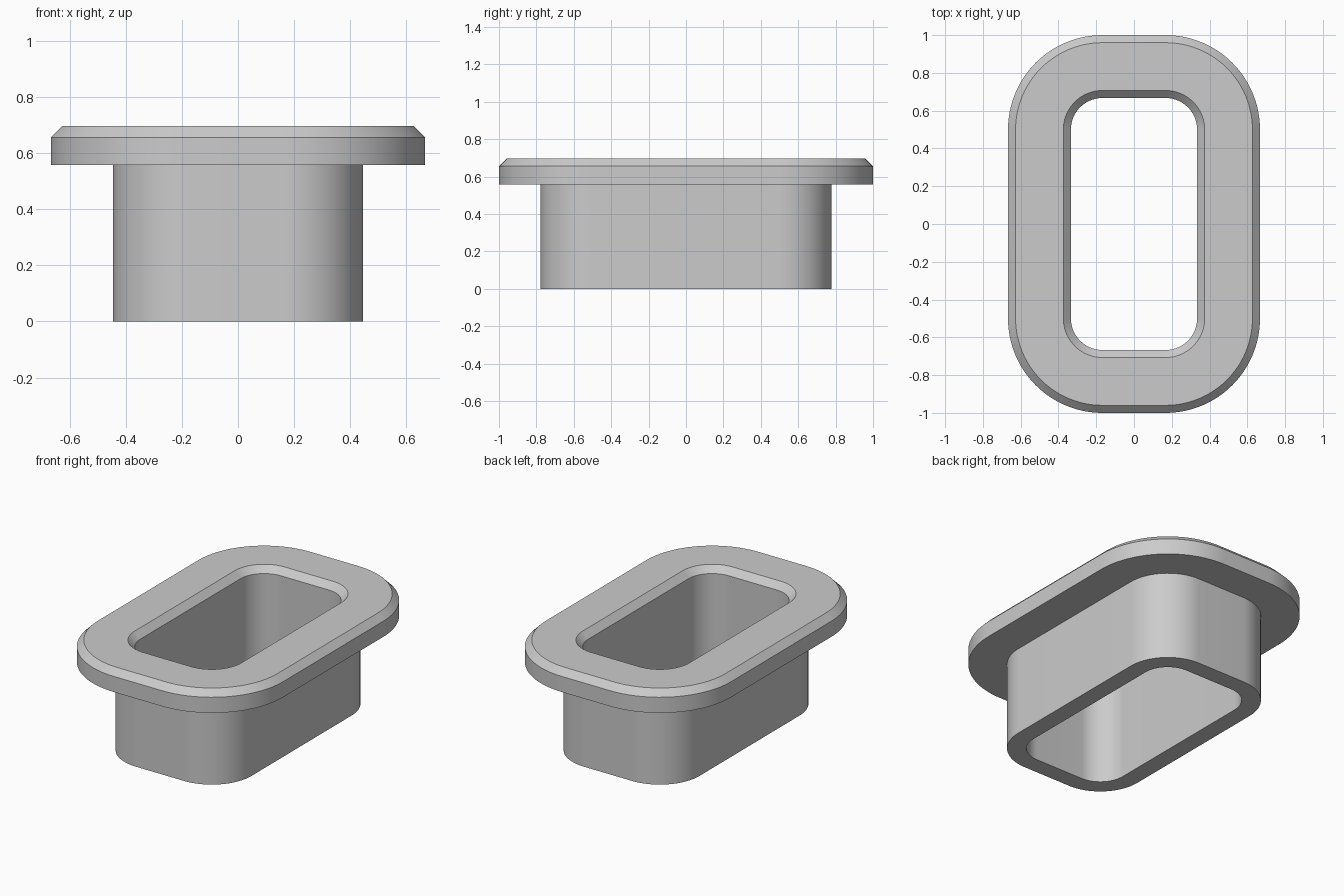
import bpy
import bmesh
from math import cos, sin, pi

cube = bpy.data.objects.get("Cube")
if cube:
    bpy.data.objects.remove(cube, do_unlink=True)

# Corner centres shared by every rounded outline
CORE_X, CORE_Y = 0.167, 0.5
STEPS = 24

grey = bpy.data.materials.new("light grey")
grey.use_nodes = True
colour = (0.6, 0.6, 0.6, 1)
grey.diffuse_color = colour
grey.node_tree.nodes["Principled BSDF"].inputs["Base Color"].default_value = colour


def outline(radius):
    """Points of a rounded rectangle at a given offset from the core."""
    points = []
    corners = [(1, 1), (-1, 1), (-1, -1), (1, -1)]
    for quarter, (sx, sy) in enumerate(corners):
        for i in range(STEPS + 1):
            a = (quarter + i / STEPS) * pi / 2
            points.append((sx * CORE_X + radius * cos(a),
                           sy * CORE_Y + radius * sin(a)))
    return points


def sweep(name, profile):
    """Carry a closed (offset, height) section around the rounded core."""
    bm = bmesh.new()
    rings = [[bm.verts.new((x, y, z)) for x, y in outline(r)] for r, z in profile]
    for k, ring in enumerate(rings):
        above = rings[(k + 1) % len(rings)]
        for i in range(len(ring)):
            j = (i + 1) % len(ring)
            bm.faces.new((ring[i], ring[j], above[j], above[i]))
    bmesh.ops.recalc_face_normals(bm, faces=bm.faces)
    mesh = bpy.data.meshes.new(name)
    bm.to_mesh(mesh)
    bm.free()
    mesh.materials.append(grey)
    obj = bpy.data.objects.new(name, mesh)
    bpy.context.collection.objects.link(obj)
    bpy.ops.object.select_all(action="DESELECT")
    obj.select_set(True)
    bpy.context.view_layer.objects.active = obj
    bpy.ops.object.shade_smooth_by_angle(angle=pi / 6)
    return obj


# Hollow sleeve with a chamfered flange around its top
BORE, WALL, RIM, CHAMFER = 0.167, 0.278, 0.5, 0.04
SHELF, TOP = 0.557, 0.696
sweep("flanged_sleeve", [
    (BORE, 0), (WALL, 0), (WALL, SHELF), (RIM, SHELF),
    (RIM, TOP - CHAMFER), (RIM - CHAMFER, TOP),
    (BORE + CHAMFER, TOP), (BORE, TOP - CHAMFER),
])
